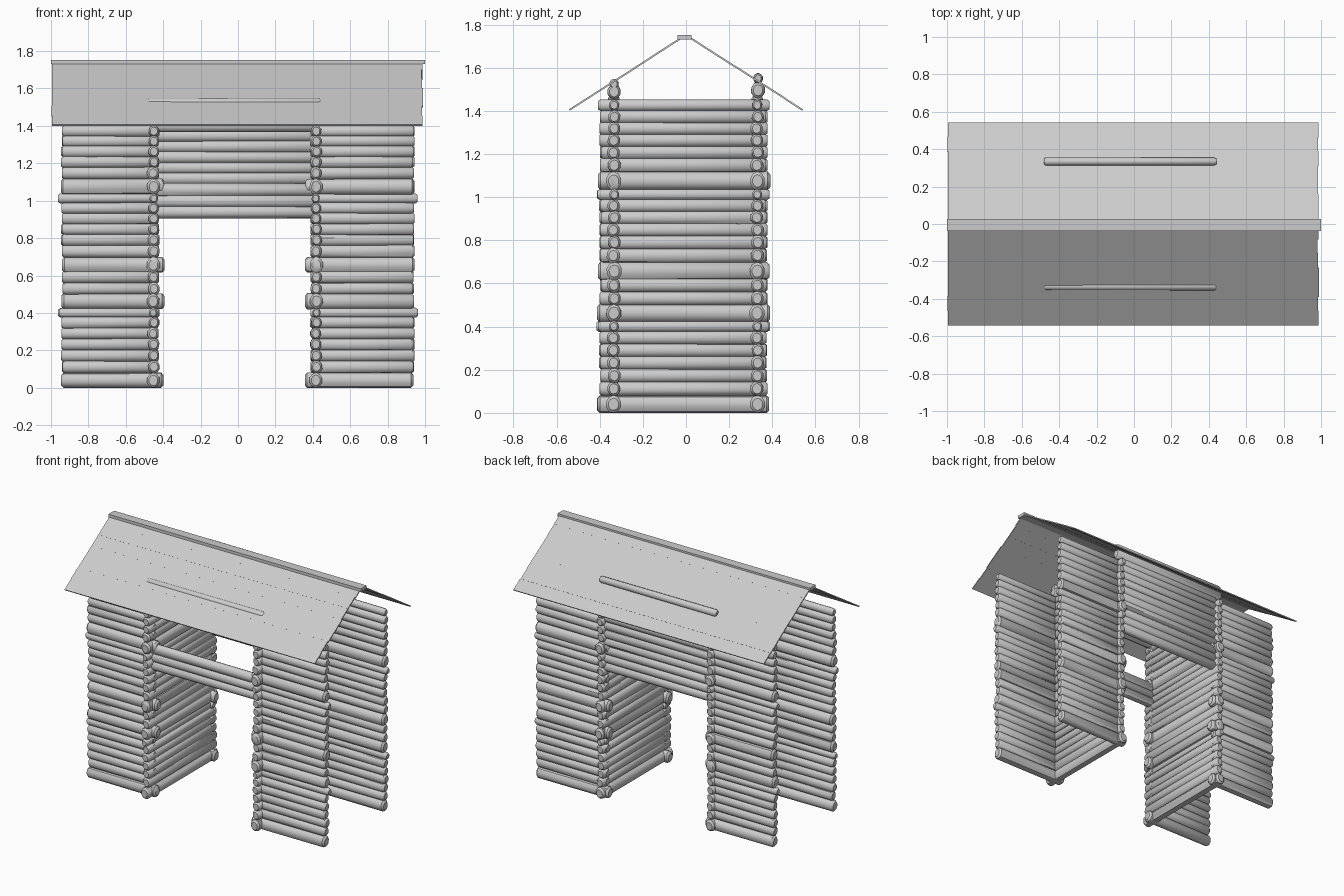
import bpy, bmesh, math, random
from mathutils import Vector

if "Cube" in bpy.data.objects:
    bpy.data.objects.remove(bpy.data.objects["Cube"])

random.seed(4)
SIDES = 10

# Rows of the log stacks: (centre height, half height); the thick ones are repeated tie logs
ROWS = [(.040, .040), (.112, .034), (.172, .033), (.232, .033), (.290, .032), (.348, .032),
        (.401, .025), (.463, .041), (.530, .033), (.592, .033), (.657, .041), (.730, .034),
        (.790, .033), (.848, .032), (.905, .032), (.960, .031), (1.012, .025), (1.075, .041),
        (1.148, .034), (1.207, .032), (1.263, .032), (1.318, .031), (1.372, .031), (1.426, .026)]
LINTEL = [(.94, .033), (.998, .033), (1.058, .034), (1.118, .033), (1.175, .033),
          (1.233, .033), (1.29, .033), (1.347, .033), (1.40, .031), (1.448, .03)]


def add_log(bm, axis, a, b, side, z, rz):
    """One slightly irregular log from a to b along x or y, with bevelled ends."""
    ry = min(.036, rz * .93)
    shape = [random.uniform(.96, 1.03) for _ in range(SIDES)]
    taper = random.uniform(-.04, .04)
    rings = []
    for t, s in ((a, .68), (a + .012, 1 + taper), (b - .012, 1 - taper), (b, .68)):
        ring = []
        for i in range(SIDES):
            ang = 2 * math.pi * (i + .5) / SIDES
            u = math.cos(ang) * ry * s * shape[i]
            w = max(0, z + math.sin(ang) * rz * s * shape[i] * 1.04)
            co = (t, side + u, w) if axis == 'x' else (side + u, t, w)
            ring.append(bm.verts.new(co))
        rings.append(ring)
    for r0, r1 in zip(rings, rings[1:]):
        for i in range(SIDES):
            j = (i + 1) % SIDES
            bm.faces.new((r0[i], r0[j], r1[j], r1[i]))
    bm.faces.new(rings[0])
    bm.faces.new(rings[-1])


def finish(bm, name, smooth=True):
    bmesh.ops.recalc_face_normals(bm, faces=bm.faces)
    me = bpy.data.meshes.new(name)
    bm.to_mesh(me)
    bm.free()
    ob = bpy.data.objects.new(name, me)
    bpy.context.collection.objects.link(ob)
    if smooth:
        bpy.ops.object.select_all(action='DESELECT')
        ob.select_set(True)
        bpy.context.view_layer.objects.active = ob
        bpy.ops.object.shade_smooth_by_angle(angle=math.radians(41))
    return ob


def jit(v, d=.005):
    return v + random.uniform(-d, d)


# Four wing walls, running outward along x
for face, y in (('front', -.335), ('back', .33)):
    for label, inner, outer in (('left', -.425, -.942), ('right', .39, .94)):
        bm = bmesh.new()
        s = 1 if outer > 0 else -1
        for z, r in ROWS:
            i, o = inner, outer
            if r > .036:
                i -= s * .028
            elif r < .026 and z < 1.2:
                o += s * .018
            i, o = jit(i), jit(o)
            add_log(bm, 'x', min(i, o), max(i, o), jit(y, .003), z, r)
        finish(bm, f'{face}_{label}_wing_wall')

# Two passage walls, running front to back
for label, x in (('left', -.452), ('right', .418)):
    bm = bmesh.new()
    for z, r in ROWS:
        big = r > .036
        a = -.41 if big or r < .027 else -.398
        b = .387 if big or r < .027 else .374
        add_log(bm, 'y', jit(a), jit(b), jit(x, .003), z, r)
    finish(bm, f'{label}_passage_wall')

# Lintels: the back is solid, the front leaves an opening under the eaves
for face, y, rows, top in (
        ('front', -.335, LINTEL[:3] + LINTEL[8:], ((1.488, .034), (1.524, .023))),
        ('back', .33, LINTEL, ((1.496, .036), (1.55, .024)))):
    bm = bmesh.new()
    for z, r in rows:
        add_log(bm, 'x', jit(-.44, .004), jit(.408, .004), y, z, r)
    for z, r in top:
        add_log(bm, 'x', -.482, .442, y + (.002 if y < 0 else .004), z, r)
    finish(bm, f'{face}_lintel')

# Roof slopes made of thin boards
N = 7
for label, s in (('front', -1), ('back', 1)):
    bm = bmesh.new()
    ridge, eave = Vector((0, s * .005, 1.748)), Vector((0, s * .541, 1.404))
    d = eave - ridge
    n = Vector((0, -d.z * s, d.y * s)).normalized() * .004
    for k in range(N):
        p, q = ridge + d * (k / N), ridge + d * ((k + 1) / N)
        x0, x1 = -.997 + random.uniform(0, .004), .985 + random.uniform(-.004, .004)
        lift = n * random.uniform(-.15, .15)
        v = [bm.verts.new(Vector((x, 0, 0)) + e + lift + n * h)
             for x in (x0, x1) for e in (p, q) for h in (-1, 1)]
        for f in ((0, 1, 3, 2), (4, 6, 7, 5), (0, 4, 5, 1), (2, 3, 7, 6), (0, 2, 6, 4), (1, 5, 7, 3)):
            bm.faces.new([v[i] for i in f])
    finish(bm, f'{label}_roof_boards', smooth=False)

# Ridge cap board
bm = bmesh.new()
bmesh.ops.create_cube(bm, size=1)
for v in bm.verts:
    v.co = Vector((v.co.x * 2, v.co.y * .065 - .006, v.co.z * .022 + 1.741))
finish(bm, 'ridge_cap', smooth=False)
